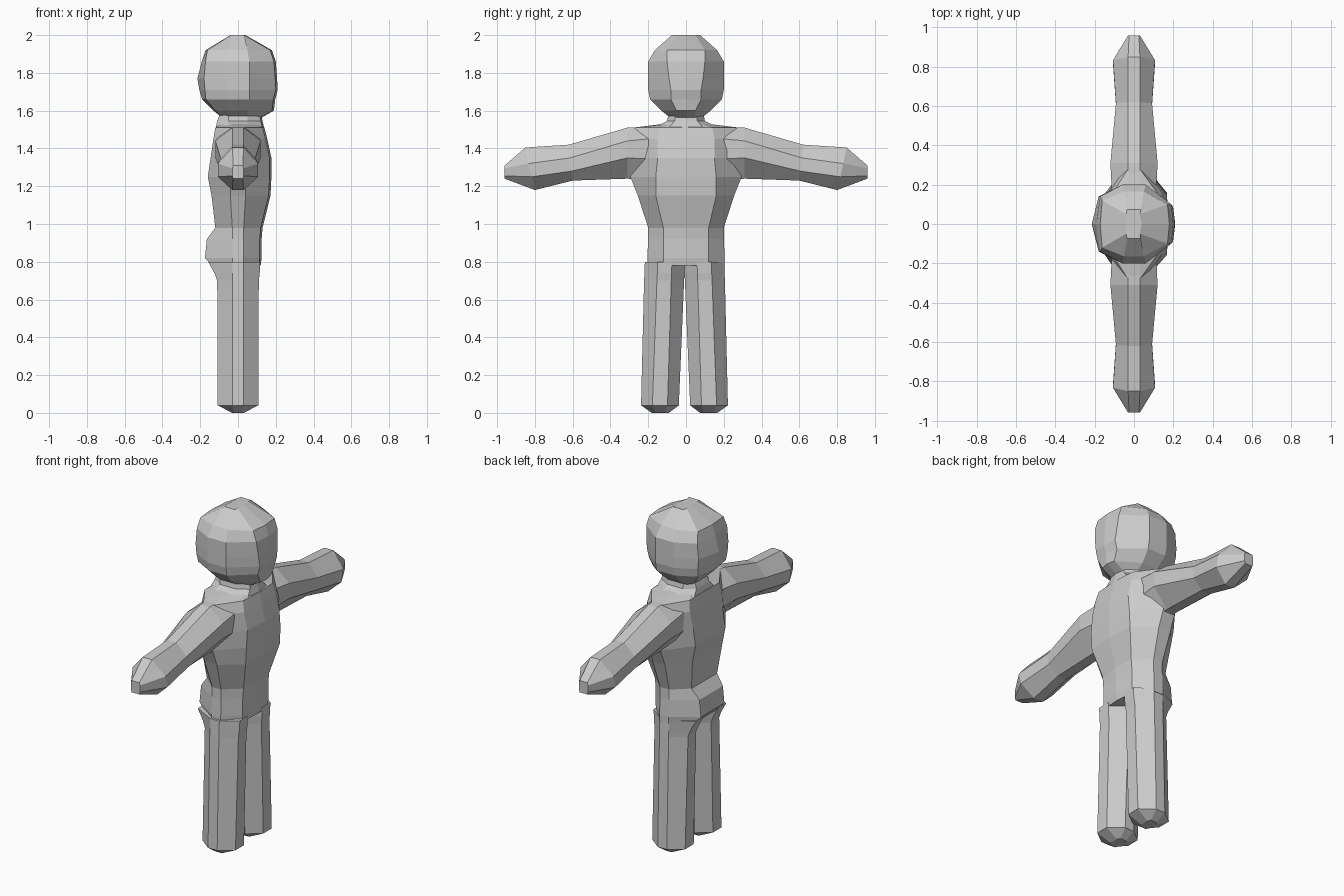
import bpy, bmesh

skin = bpy.data.materials.new("plain_grey")
skin.diffuse_color = (0.6, 0.6, 0.6, 1)


def loft(name, rings):
    """Skin a list of equal-length point rings and cap both ends."""
    bm = bmesh.new()
    vs = [[bm.verts.new(p) for p in r] for r in rings]
    n = len(vs[0])
    for a, b in zip(vs, vs[1:]):
        for i in range(n):
            j = (i + 1) % n
            bm.faces.new((a[i], a[j], b[j], b[i]))
    bm.faces.new(vs[0][::-1])
    bm.faces.new(vs[-1])
    bmesh.ops.recalc_face_normals(bm, faces=bm.faces)
    me = bpy.data.meshes.new(name)
    bm.to_mesh(me)
    bm.free()
    me.materials.append(skin)
    ob = bpy.data.objects.new(name, me)
    bpy.context.collection.objects.link(ob)
    return ob


def body_ring(z, xb, xf, half, ff, fb, side, bulge=0.0):
    """Ten-sided level ring: back x, front x, half width, front/back flats."""
    right = [(xf - 0.01, ff, z), (side, half, z), (-side, half, z),
             (xb + bulge, fb, z)]
    left = [(x, -y, z) for x, y, z in reversed(right)]
    return [(xf, 0, z)] + right + [(xb, 0, z)] + left


# Torso with hips and seat
loft("torso", [body_ring(*r) for r in (
    (0.78, -0.14, 0.12, 0.205, 0.12, 0.12, 0.03),
    (0.82, -0.175, 0.125, 0.205, 0.12, 0.11, 0.03),
    (0.92, -0.165, 0.125, 0.20, 0.12, 0.11, 0.03),
    (0.98, -0.12, 0.13, 0.20, 0.12, 0.12, 0.03),
    (1.15, -0.14, 0.172, 0.255, 0.16, 0.14, 0.04),
    (1.25, -0.16, 0.177, 0.295, 0.16, 0.14, 0.04),
    (1.35, -0.145, 0.177, 0.30, 0.15, 0.14, 0.05),
    (1.45, -0.13, 0.155, 0.30, 0.15, 0.15, 0.05),
    (1.51, -0.12, 0.14, 0.28, 0.14, 0.14, 0.03),
    (1.53, -0.09, 0.11, 0.12, 0.08, 0.08, 0.03))])

# Neck flaring into the shoulders
loft("neck", [body_ring(*r) for r in (
    (1.50, -0.12, 0.14, 0.19, 0.10, 0.10, 0.05),
    (1.545, -0.11, 0.13, 0.10, 0.06, 0.06, 0.05),
    (1.60, -0.09, 0.12, 0.09, 0.05, 0.05, 0.05))])

# Head with narrow chin
loft("head", [body_ring(*r) for r in (
    (1.56, -0.08, 0.12, 0.08, 0.05, 0.05, 0.05),
    (1.60, -0.13, 0.19, 0.13, 0.05, 0.09, 0.05, 0.01),
    (1.66, -0.19, 0.197, 0.19, 0.08, 0.13, 0.06, 0.02),
    (1.71, -0.205, 0.21, 0.20, 0.08, 0.14, 0.06, 0.03),
    (1.77, -0.215, 0.207, 0.20, 0.09, 0.14, 0.06, 0.035),
    (1.86, -0.192, 0.20, 0.20, 0.10, 0.14, 0.06, 0.02),
    (1.92, -0.172, 0.18, 0.165, 0.10, 0.12, 0.05, 0.01),
    (2.0, -0.04, 0.04, 0.075, 0.05, 0.05, 0.035))])


def arm_ring(y, lean, w, flat, top, up, low, bottom):
    """Eight-sided upright ring, leaning outward at its top."""
    right = [(flat, y + lean, top), (w, y + lean / 3, up),
             (w, y - lean / 3, low), (flat, y - lean, bottom)]
    return right + [(-x, yy, z) for x, yy, z in reversed(right)]


def leg_ring(cy, z, half_x, half_y, fx, fy, back=0.0):
    """Eight-sided level ring around the leg's own centre line."""
    pts = [(half_x, fy), (fx, half_y), (-fx, half_y), (-half_x - back, fy)]
    pts += [(x, -y) for x, y in reversed(pts)]
    return [(x, cy + y, z) for x, y in pts]


for s, side in ((1, "left"), (-1, "right")):
    # Arm with a blunt pointed hand
    rings = [arm_ring(*r) for r in (
        (0.10, 0.0, 0.11, 0.04, 1.52, 1.46, 1.34, 1.22),
        (0.31, 0.0, 0.12, 0.03, 1.51, 1.44, 1.35, 1.24),
        (0.61, 0.01, 0.092, 0.03, 1.42, 1.35, 1.28, 1.23),
        (0.825, 0.025, 0.107, 0.03, 1.405, 1.32, 1.25, 1.18),
        (0.96, 0.0, 0.03, 0.025, 1.31, 1.295, 1.255, 1.24))]
    loft(side + "_arm", [[(x, s * y, z) for x, y, z in r] for r in rings])

    # Straight leg with a chamfered foot end
    off = -0.008
    loft(side + "_leg", [leg_ring(s * c + off, *r) for c, r in (
        (0.128, (0.0, 0.03, 0.045, 0.02, 0.025)),
        (0.130, (0.04, 0.108, 0.10, 0.03, 0.04)),
        (0.108, (0.70, 0.11, 0.106, 0.03, 0.038)),
        (0.106, (0.74, 0.115, 0.106, 0.03, 0.038, 0.01)),
        (0.105, (0.80, 0.118, 0.105, 0.03, 0.038, 0.04)))])
